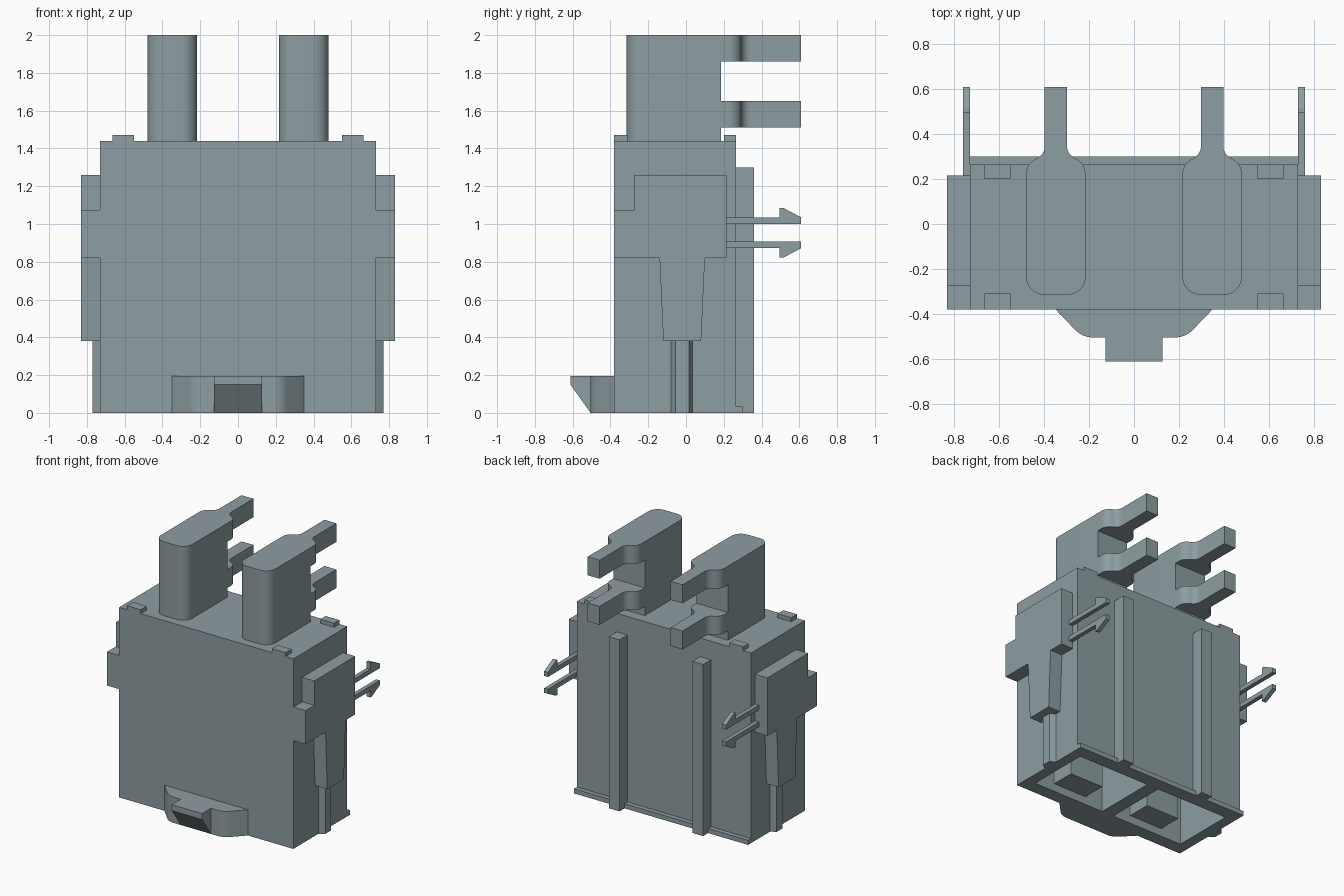
import bpy, bmesh
from math import cos, sin, pi
from mathutils import Vector

cube = bpy.data.objects.get("Cube")
if cube:
    bpy.data.objects.remove(cube, do_unlink=True)

GREY = (0.27, 0.34, 0.36, 1)
mat = bpy.data.materials.new("grey blue plastic")
mat.use_nodes = True
mat.diffuse_color = GREY
mat.node_tree.nodes["Principled BSDF"].inputs["Base Color"].default_value = GREY


def prism(name, outline, lo, hi, axis="z", smooth=False):
    """Extrude a 2D outline along an axis; x-axis outlines hold (y, z) pairs."""
    place = (lambda p, d: (p[0], p[1], d)) if axis == "z" else (lambda p, d: (d, p[0], p[1]))
    bm = bmesh.new()
    face = bm.faces.new([bm.verts.new(place(p, lo)) for p in outline])
    out = bmesh.ops.extrude_face_region(bm, geom=[face])
    moved = [v for v in out["geom"] if isinstance(v, bmesh.types.BMVert)]
    step = Vector(place((0, 0), hi - lo))
    bmesh.ops.translate(bm, verts=moved, vec=step)
    bmesh.ops.recalc_face_normals(bm, faces=bm.faces)
    mesh = bpy.data.meshes.new(name)
    bm.to_mesh(mesh)
    bm.free()
    mesh.materials.append(mat)
    obj = bpy.data.objects.new(name, mesh)
    bpy.context.collection.objects.link(obj)
    if smooth:
        bpy.ops.object.select_all(action="DESELECT")
        obj.select_set(True)
        bpy.context.view_layer.objects.active = obj
        bpy.ops.object.shade_smooth_by_angle(angle=pi / 6)
    return obj


def box(name, x, y, z):
    return prism(name, [(x[0], y[0]), (x[1], y[0]), (x[1], y[1]), (x[0], y[1])], *z)


def arc(cx, cy, r, start, end, n=8):
    angles = [(start + (end - start) * i / n) * pi / 180 for i in range(n + 1)]
    return [(cx + r * cos(a), cy + r * sin(a)) for a in angles]


def pair(make, name, *args, **kw):
    """Build a part on the left (+x) and its mirror image on the right."""
    for side in ("left", "right"):
        obj = make(f"{side}_{name}", *args, **kw)
        if side == "right":
            for v in obj.data.vertices:
                v.co.x = -v.co.x
            obj.data.flip_normals()


# Housing with two pockets open underneath
housing = box("housing", (-0.73, 0.73), (-0.38, 0.265), (0, 1.44))
bpy.context.view_layer.objects.active = housing
for x in ((0.05, 0.65), (-0.65, -0.05)):
    cutter = box("pocket_cutter", x, (-0.28, 0.2), (-0.1, 0.9))
    cutter.hide_render = True
    mod = housing.modifiers.new("pocket", "BOOLEAN")
    mod.operation, mod.solver, mod.object = "DIFFERENCE", "EXACT", cutter
    bpy.ops.object.modifier_apply(modifier=mod.name)
    bpy.data.objects.remove(cutter, do_unlink=True)
pair(box, "pocket_block", (0.2, 0.48), (-0.29, -0.1), (0.06, 0.95))

# Rear lip, rear ribs and top nubs
box("rear_lip", (-0.73, 0.73), (0.255, 0.3), (0, 0.035))
pair(box, "rear_rib", (0.305, 0.395), (0.255, 0.36), (0, 1.3))
pair(box, "front_nub", (0.55, 0.665), (-0.38, -0.31), (1.43, 1.47))
pair(box, "rear_nub", (0.55, 0.665), (0.2, 0.265), (1.43, 1.47))

# Terminals: rounded posts, each with two necked prongs at the rear
CX, HALF, R, NOTCH = 0.348, 0.132, 0.08, 0.185
post = ([(CX + HALF, NOTCH)] + [(CX - HALF, NOTCH)]
        + arc(CX - HALF + R, -0.315 + R, R, 180, 270)
        + arc(CX + HALF - R, -0.315 + R, R, 270, 360))
pair(prism, "terminal_post", post, 1.43, 2.0, smooth=True)

half = arc(HALF - 0.07, 0.225, 0.07, 0, 70) + arc(0.105, 0.345, 0.055, 250, 180)
half = [(HALF, NOTCH - 0.005)] + half + [(0.05, 0.61)]
prong = [(CX + x, y) for x, y in half] + [(CX - x, y) for x, y in reversed(half)]
pair(prism, "upper_prong", prong, 1.86, 2.0, smooth=True)
pair(prism, "lower_prong", prong, 1.51, 1.65, smooth=True)

# Side clips with a tapered tongue, and the guide rail below
clip = [(-0.38, 0.82), (-0.14, 0.82), (-0.12, 0.38), (0.08, 0.38), (0.1, 0.82),
        (0.215, 0.82), (0.215, 1.26), (-0.275, 1.26), (-0.275, 1.075), (-0.38, 1.075)]
pair(prism, "side_clip", clip, 0.725, 0.832, axis="x")
rail = [(0.72, -0.085), (0.77, -0.055), (0.77, 0.015), (0.72, 0.04)]
pair(prism, "guide_rail", rail, 0, 0.39)

# Barbed rear hooks, the lower one a reflection of the upper
upper_hook = [(0.2, 1.0), (0.61, 1.0), (0.61, 1.035), (0.515, 1.085),
              (0.495, 1.085), (0.495, 1.035), (0.2, 1.035)]
lower_hook = [(y, 1.907 - z) for y, z in upper_hook]
pair(prism, "upper_hook", upper_hook, 0.73, 0.762, axis="x")
pair(prism, "lower_hook", lower_hook, 0.73, 0.762, axis="x")

# Front latch: curved base and a nose with a sloping underside
curve = arc(-0.185, -0.4, 0.105, 225, 270)
base = [(-0.35, -0.37), (-0.35, -0.38)] + curve
base += [(-x, y) for x, y in reversed(base)]
prism("latch_base", base, 0, 0.195, smooth=True)
nose = [(-0.49, 0), (-0.505, 0), (-0.612, 0.15), (-0.612, 0.195), (-0.49, 0.195)]
prism("latch_nose", nose, -0.127, 0.127, axis="x")
